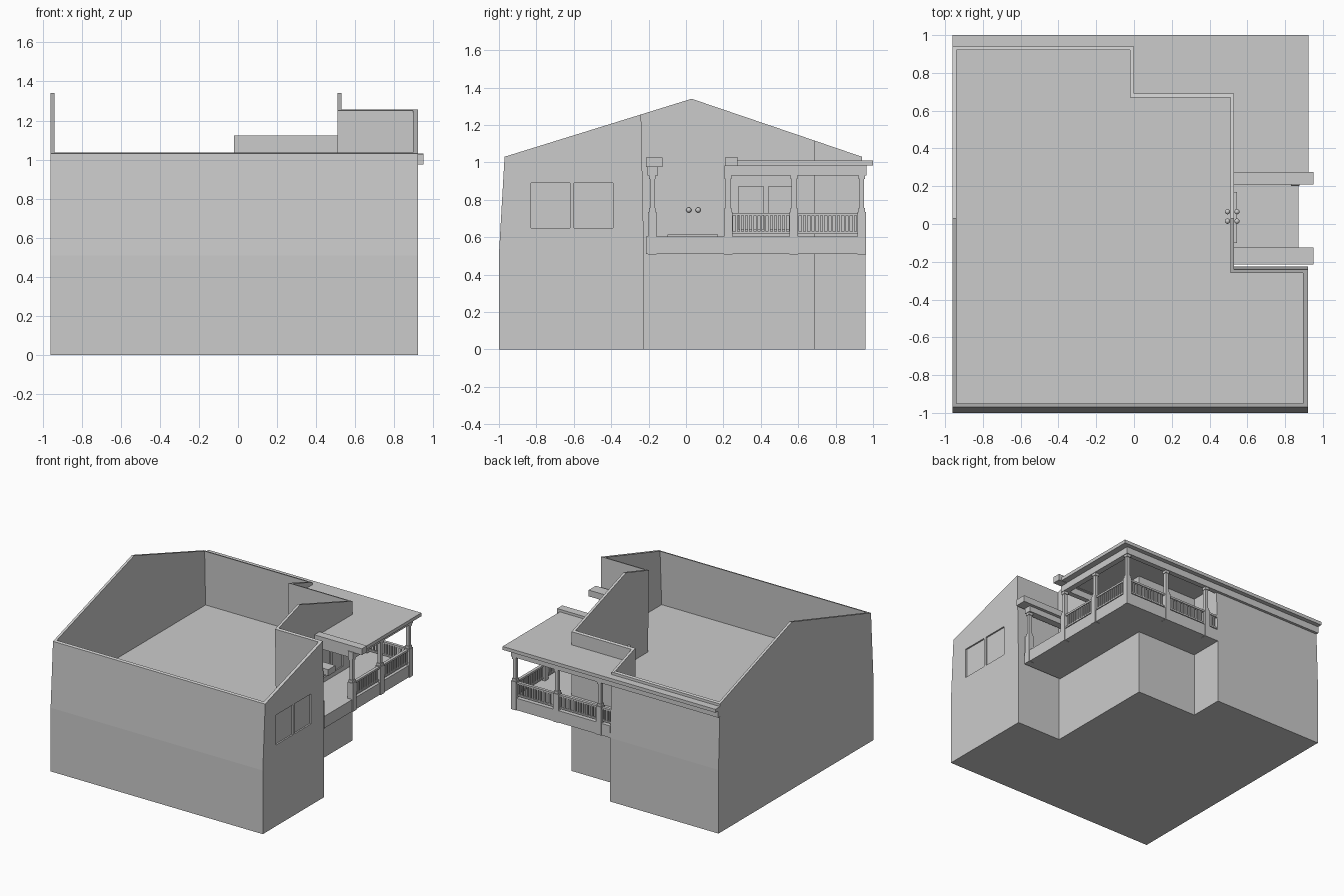
import bpy
import bmesh
from mathutils import Vector

old = bpy.data.objects.get("Cube")
if old:
    bpy.data.objects.remove(old, do_unlink=True)

COLOUR = (0.6, 0.6, 0.6, 1)
grey = bpy.data.materials.new("plain_grey")
grey.use_nodes = True
grey.diffuse_color = COLOUR
bsdf = grey.node_tree.nodes["Principled BSDF"]
bsdf.inputs["Base Color"].default_value = COLOUR
bsdf.inputs["Roughness"].default_value = 0.8


def finish(name, bm):
    bmesh.ops.recalc_face_normals(bm, faces=bm.faces)
    mesh = bpy.data.meshes.new(name)
    bm.to_mesh(mesh)
    bm.free()
    mesh.materials.append(grey)
    obj = bpy.data.objects.new(name, mesh)
    bpy.context.collection.objects.link(obj)
    return obj


def add_prism(bm, pts, axis, lo, hi):
    """Extrude a profile along x (points are y, z), or along z (points are x, y)."""
    place = (lambda a, b: (lo, a, b)) if axis == "x" else (lambda a, b: (a, b, lo))
    face = bm.faces.new([bm.verts.new(place(a, b)) for a, b in pts])
    out = bmesh.ops.extrude_face_region(bm, geom=[face])
    move = Vector((hi - lo, 0, 0)) if axis == "x" else Vector((0, 0, hi - lo))
    bmesh.ops.translate(bm, vec=move,
                        verts=[v for v in out["geom"] if isinstance(v, bmesh.types.BMVert)])


def add_box(bm, x, y, z):
    add_prism(bm, [(x[0], y[0]), (x[1], y[0]), (x[1], y[1]), (x[0], y[1])], "z", *z)


def prism(name, pts, axis, lo, hi):
    bm = bmesh.new()
    add_prism(bm, pts, axis, lo, hi)
    return finish(name, bm)


def boxes(name, *specs):
    bm = bmesh.new()
    for spec in specs:
        add_box(bm, *spec)
    return finish(name, bm)


def cut_windows(wall, spans, x, z):
    """Cut shallow window recesses into the outer side of a wall."""
    cutter = boxes("window_cutter", *[(x, s, z) for s in spans])
    cutter.hide_render = True
    mod = wall.modifiers.new("windows", "BOOLEAN")
    mod.operation = "DIFFERENCE"
    mod.solver = "EXACT"
    mod.object = cutter
    bpy.context.view_layer.objects.active = wall
    bpy.ops.object.modifier_apply(modifier=mod.name)
    bpy.data.objects.remove(cutter, do_unlink=True)


def slope(y):
    """Height of the gable line."""
    return 1.34 - 0.31 * (0.03 - y) if y < 0.03 else 1.34 - 0.34 * (y - 0.03)


BASE, FLOOR, EAVE = 0.51, 0.6, 1.03

# Lower storey and the floor above it
prism("lower_storey", [(-.96, -1), (.92, -1), (.92, -.225), (.53, -.225), (.53, .69),
                       (0, .69), (0, .96), (-.96, .96)], "z", 0, BASE)
prism("upper_floor", [(-.95, -.985), (.91, -.985), (.91, -.24), (.52, -.24), (.52, .68),
                      (-.01, .68), (-.01, .945), (-.95, .945)], "z", BASE, FLOOR)

# Upper walls
prism("left_gable_wall", [(-1, BASE), (-.97, EAVE), (.03, 1.34), (.94, EAVE), (.96, BASE)],
      "x", -.96, -.94)
prism("front_wall", [(-1, BASE), (-.97, EAVE), (-.95, EAVE + .006), (-.975, BASE)],
      "x", -.95, .91)
prism("back_wall", [(.96, BASE), (.94, EAVE), (.92, EAVE + .006), (.935, BASE)],
      "x", -.95, 0)
room_wall = prism("right_room_wall", [(-1, BASE), (-.97, EAVE), (-.24, slope(-.24)),
                                      (-.225, BASE)], "x", .895, .92)
prism("room_return_wall", [(-.225, BASE), (-.24, slope(-.24)), (-.26, slope(-.26)),
                           (-.245, BASE)], "x", .51, .91)
porch_wall = prism("porch_wall", [(-.24, BASE), (-.24, slope(-.24)), (.03, 1.34),
                                  (.69, slope(.69)), (.69, BASE)], "x", .51, .53)
prism("step_wall", [(.67, BASE), (.67, slope(.67)), (.69, slope(.69)), (.69, BASE)],
      "x", -.02, .52)
prism("step_return_wall", [(.68, BASE), (.68, slope(.68)), (.94, EAVE), (.96, BASE)],
      "x", -.02, 0)

# Windows
cut_windows(room_wall, [(-.83, -.62), (-.6, -.39)], (.908, .96), (.65, .89))
cut_windows(porch_wall, [(.28, .415), (.44, .57)], (.52, .56), (.64, .87))

# Door threshold and knobs on both sides
boxes("door_threshold", ((.525, .545), (-.1, .17), (.605, .615)))
for side, x in (("inner", .495), ("outer", .545)):
    for number, y in enumerate((.015, .065)):
        bpy.ops.mesh.primitive_uv_sphere_add(segments=16, ring_count=8, radius=.014,
                                             location=(x, y, .745))
        knob = bpy.context.object
        knob.name = f"{side}_door_knob_{number + 1}"
        knob.data.materials.append(grey)
        bpy.ops.object.shade_smooth_by_angle()

# Porch deck
prism("porch_deck", [(.53, -.215), (.87, -.215), (.87, .96), (0, .96), (0, .69), (.53, .69)],
      "z", BASE, FLOOR + .005)

# Porch roof, its beams and the short beam by the door
prism("porch_roof", [(.52, .27), (.925, .27), (.925, 1), (-.96, 1), (-.96, .94),
                     (-.01, .94), (-.01, .68), (.52, .68)], "z", .983, 1.01)
boxes("porch_beams",
      ((.83, .875), (.205, .965), (.93, .983)),
      ((-.96, .83), (.925, .965), (.93, .983)),
      ((.53, .83), (.215, .255), (.93, .983)))
boxes("roof_end_trim", ((.53, .95), (.21, .275), (.98, 1.03)))
boxes("entry_beam", ((.53, .95), (-.215, -.125), (.975, 1.025)),
      ((.53, .875), (-.205, -.15), (.93, .975)))

# Porch posts: thick pedestal, cap, slim shaft and head
PX, PY = .853, .94
posts = [(PX, -.18), (PX, .225), (PX, .577), (PX, PY), (.48, PY), (.1, PY)]
TIERS = [(.023, BASE - .002, .735), (.018, .735, .755), (.013, .755, .91), (.018, .91, .932)]
for number, (x, y) in enumerate(posts):
    boxes(f"porch_post_{number + 1}",
          *[((x - r, x + r), (y - r, y + r), (lo, hi)) for r, lo, hi in TIERS])


# Railings between the posts
def railing(name, start, end):
    a, b = Vector(start), Vector(end)
    along_x = abs(a.x - b.x) > abs(a.y - b.y)
    bm = bmesh.new()

    def rail(r, lo, hi):
        dx, dy = (0, r) if along_x else (r, 0)
        add_box(bm, (min(a.x, b.x) - dx, max(a.x, b.x) + dx),
                (min(a.y, b.y) - dy, max(a.y, b.y) + dy), (lo, hi))

    rail(.012, .715, .73)
    rail(.009, .618, .63)
    count = round((b - a).length / .022)
    for i in range(1, count):
        p = a.lerp(b, i / count)
        add_box(bm, (p.x - .0055, p.x + .0055), (p.y - .0055, p.y + .0055), (.63, .715))
    finish(name, bm)


railing("side_railing_1", posts[1], posts[2])
railing("side_railing_2", posts[2], posts[3])
railing("back_railing_1", posts[3], posts[4])
railing("back_railing_2", posts[4], posts[5])
railing("back_railing_3", posts[5], (0, PY))
